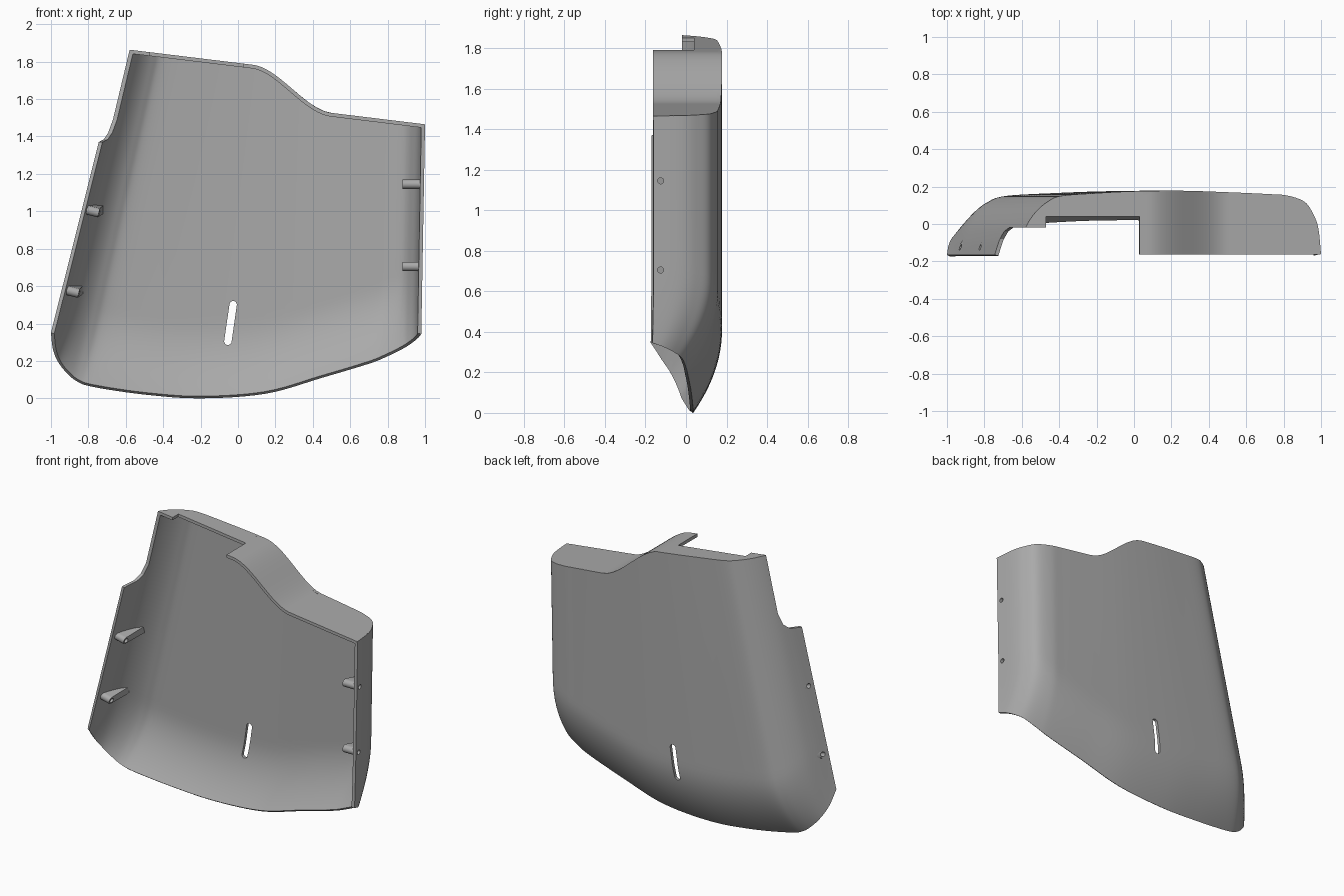
import bpy, bmesh, math
from mathutils import Vector

cube = bpy.data.objects.get("Cube")
if cube:
    bpy.data.objects.remove(cube)

grey = bpy.data.materials.new("mid_grey")
grey.use_nodes = True
grey.diffuse_color = (0.4, 0.4, 0.4, 1)
grey.node_tree.nodes["Principled BSDF"].inputs["Base Color"].default_value = grey.diffuse_color

WALL = 0.02
SLANT = 0.25  # sideways lean of the right-hand edge


def make_object(name, bm):
    mesh = bpy.data.meshes.new(name)
    bm.to_mesh(mesh)
    bm.free()
    mesh.materials.append(grey)
    obj = bpy.data.objects.new(name, mesh)
    bpy.context.collection.objects.link(obj)
    return obj


def finish(obj, cutters=()):
    """Apply the modifiers and cuts, then shade smooth with sharp rims."""
    for cutter in cutters:
        mod = obj.modifiers.new("cut", "BOOLEAN")
        mod.operation = "DIFFERENCE"
        mod.solver = "EXACT"
        mod.object = cutter
    bpy.ops.object.select_all(action="DESELECT")
    obj.select_set(True)
    bpy.context.view_layer.objects.active = obj
    for mod in list(obj.modifiers):
        bpy.ops.object.modifier_apply(modifier=mod.name)
    bpy.ops.object.shade_smooth_by_angle(angle=math.radians(30))


def sheet(name, rows, thickness):
    """Skin a grid of points and thicken it away from its normal."""
    bm = bmesh.new()
    grid = [[bm.verts.new(p) for p in row] for row in rows]
    for a, b in zip(grid, grid[1:]):
        for i in range(len(a) - 1):
            bm.faces.new((a[i], b[i], b[i + 1], a[i + 1]))
    obj = make_object(name, bm)
    mod = obj.modifiers.new("thickness", "SOLIDIFY")
    mod.thickness = thickness
    mod.offset = -1
    mod.use_even_offset = True
    return obj


def ring(centre, axis, radius, count=20):
    turn = Vector(axis).to_track_quat("Z", "Y")
    return [Vector(centre) + turn @ Vector((radius * math.cos(a), radius * math.sin(a), 0))
            for a in (math.tau * i / count for i in range(count))]


def hull(name, points):
    bm = bmesh.new()
    for p in points:
        bm.verts.new(p)
    result = bmesh.ops.convex_hull(bm, input=bm.verts)
    loose = [g for g in result["geom_interior"] if isinstance(g, bmesh.types.BMVert)]
    bmesh.ops.delete(bm, geom=loose, context="VERTS")
    bmesh.ops.dissolve_limit(bm, angle_limit=0.01, verts=bm.verts, edges=bm.edges)
    return make_object(name, bm)


def smooth_path(points, steps):
    """Catmull-Rom through tuples of any length."""
    ext = [points[0]] + points + [points[-1]]
    out = []
    for p, q, r, s in zip(ext, ext[1:], ext[2:], ext[3:]):
        for k in range(steps):
            t = k / steps
            out.append([b + 0.5 * t * (c - a + t * (2 * a - 5 * b + 4 * c - d + t * (3 * (b - c) + d - a)))
                        for a, b, c, d in zip(p, q, r, s)])
    return out + [list(points[-1])]


def top_height(x):
    t = min(max((x - 0.08) / 0.42, 0), 1)
    return 1.793 - 0.122 * x - 0.206 * t * t * (3 - 2 * t)


# Columns of the shell: bottom x, z, y and top x, y
columns = smooth_path([
    (-1, .35, -.165, -.62, -.165), (-.99, .265, -.11, -.6, -.08),
    (-.965, .2, -.065, -.57, 0), (-.92, .14, -.035, -.52, .07),
    (-.86, .09, -.015, -.46, .12), (-.77, .06, -.005, -.39, .15),
    (-.5, .02, .02, -.2, .165), (-.2, 0, .035, 0, .175),
    (.15, .025, .035, .25, .178), (.45, .11, .025, .5, .17),
    (.7, .185, .01, .72, .16), (.8, .225, 0, .82, .152),
    (.89, .27, -.02, .91, .12), (.935, .3, -.06, .955, .06),
    (.965, .325, -.11, .985, -.02), (.98, .345, -.165, 1, -.16)], 6)


def column_points(col, count=36):
    xb, zb, yb, xt, yt = col
    zt = top_height(xt)
    pts = []
    for i in range(count + 1):
        v = (i / count) ** 1.6
        curl = max(0, 1 - v * (zt - zb) / 0.4) ** 2
        pts.append((xb + (xt - xb) * v, yt + (yb - yt) * curl, zb + (zt - zb) * v))
    return pts


shell = sheet("shell", [column_points(c) for c in reversed(columns)], WALL)


# Cutters: slot near the bottom and stepped notch in the slanted side
slot_points = []
for x, z in ((-0.054, 0.305), (-0.026, 0.5)):
    for y in (-0.3, 0.4):
        slot_points += ring((x, y, z), (0, 1, 0), 0.02)
cutters = [hull("slot_cutter", slot_points)]

notch = [(-.3, 1.365), (-.165, 1.37), (-.08, 1.385), (-.04, 1.42), (-.02, 1.49), (-.02, 2), (-.3, 2)]
bm = bmesh.new()
face = bm.faces.new([bm.verts.new((-0.9, y, z)) for y, z in notch])
side = bmesh.ops.extrude_face_region(bm, geom=[face])
bmesh.ops.translate(bm, vec=(0.5, 0, 0), verts=[v for v in side["geom"] if isinstance(v, bmesh.types.BMVert)])
bmesh.ops.recalc_face_normals(bm, faces=bm.faces)
cutters.append(make_object("notch_cutter", bm))

# Screw bosses: round at the front, tapering into the wall behind
BOSS_Y = -0.125


def boss(name, wall_x, z, direction, length, back_x, back_y):
    axis = Vector(direction).normalized()
    base = Vector((wall_x, BOSS_Y, z))
    tip = base + axis * length
    points = ring(base, axis, 0.025) + ring(tip, axis, 0.025)
    points += [Vector((back_x, back_y, z + dz)) for dz in (-0.022, 0.022)]
    part = hull(name, points)
    hole = hull(name + "_hole", ring(base - axis * 0.1, axis, 0.015) + ring(tip + axis * 0.1, axis, 0.015))
    cutters.append(hole)
    finish(part, [hole])


for label, z in (("upper", 1.01), ("lower", 0.58)):
    edge = -1 + (z - 0.35) * SLANT
    boss("right_boss_" + label, edge + 0.018, z, (1, 0, -SLANT), 0.075, edge + 0.115, 0.055)
for label, z in (("upper", 1.145), ("lower", 0.705)):
    boss("left_boss_" + label, 0.98, z, (-1, 0, 0), 0.1, 0.955, 0.03)

finish(shell, cutters)
for cutter in cutters:
    bpy.data.objects.remove(cutter)


# Top wall in three depths
def back_y(x):
    for a, b in zip(columns, columns[1:]):
        if a[3] <= x <= b[3]:
            return a[4] + (b[4] - a[4]) * (x - a[3]) / max(b[3] - a[3], 1e-6)
    return columns[-1][4]


def top_wall(name, x0, x1, front, count):
    rows = []
    for i in range(count + 1):
        x = x0 + (x1 - x0) * i / count
        rows.append([(x, front, top_height(x)), (x, max(back_y(x) - 0.002, front + 0.001), top_height(x))])
    finish(sheet(name, rows, WALL))


top_wall("top_wall_right", -0.58, -0.47, -0.02, 10)
top_wall("top_wall_middle", -0.47, 0.03, 0.04, 16)
top_wall("top_wall_left", 0.03, 0.998, -0.163, 60)
